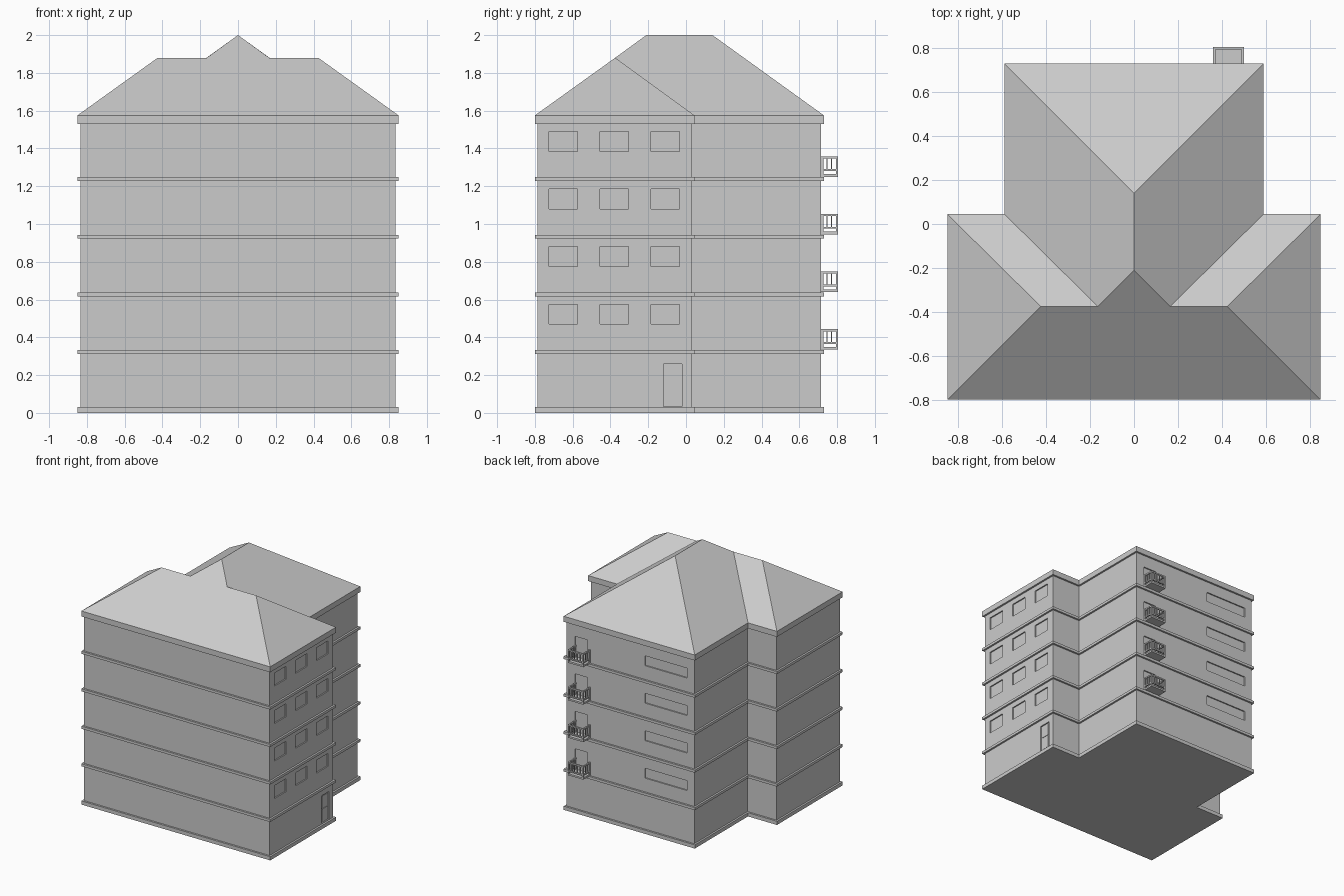
import bpy, bmesh

cube = bpy.data.objects.get("Cube")
if cube:
    bpy.data.objects.remove(cube, do_unlink=True)

GREY = bpy.data.materials.new("light grey")
GREY.use_nodes = True
GREY.diffuse_color = (0.6, 0.6, 0.6, 1)
GREY.node_tree.nodes["Principled BSDF"].inputs["Base Color"].default_value = (0.6, 0.6, 0.6, 1)

STOREY = 0.305
RECESS = 0.01


def finish(name, bm):
    bmesh.ops.recalc_face_normals(bm, faces=bm.faces)
    mesh = bpy.data.meshes.new(name)
    bm.to_mesh(mesh)
    bm.free()
    mesh.materials.append(GREY)
    obj = bpy.data.objects.new(name, mesh)
    bpy.context.collection.objects.link(obj)
    return obj


def add_box(bm, x, y, z):
    """Box from three (low, high) ranges."""
    verts = bmesh.ops.create_cube(bm, size=1)["verts"]
    for v in verts:
        for i, (low, high) in enumerate((x, y, z)):
            v.co[i] = low if v.co[i] < 0 else high


def outline(grow):
    """T-shaped footprint: wide front wing, narrower rear wing."""
    half = [(0.835 + grow, -0.785 - grow), (0.835 + grow, 0.03 + grow),
            (0.575 + grow, 0.03 + grow), (0.575 + grow, 0.715 + grow)]
    return half + [(-x, y) for x, y in reversed(half)]


def slab(name, grow, z0, z1):
    bm = bmesh.new()
    face = bm.faces.new([bm.verts.new((x, y, z0)) for x, y in outline(grow)])
    top = bmesh.ops.extrude_face_region(bm, geom=[face])["geom"]
    for v in top:
        if isinstance(v, bmesh.types.BMVert):
            v.co.z = z1
    return finish(name, bm)


# Walls with shallow window and door recesses
walls = slab("walls", 0, 0.005, 1.56)
bm = bmesh.new()
side = (0.835 - RECESS, 0.9)
back = (0.715 - RECESS, 0.8)
for floor in range(1, 5):
    z = floor * STOREY + 0.02
    for y in (-0.65, -0.38, -0.11):
        add_box(bm, side, (y - 0.075, y + 0.075), (z + 0.145, z + 0.25))
    add_box(bm, (-0.51, -0.13), back, (z + 0.12, z + 0.2))
    add_box(bm, (0.385, 0.5), back, (z + 0.02, z + 0.19))
add_box(bm, side, (-0.12, -0.02), (0.035, 0.26))
cutter = finish("opening_cutter", bm)
cutter.hide_render = True
mod = walls.modifiers.new("openings", "BOOLEAN")
mod.operation = "DIFFERENCE"
mod.solver = "EXACT"
mod.object = cutter
bpy.context.view_layer.objects.active = walls
bpy.ops.object.modifier_apply(modifier=mod.name)
bpy.data.objects.remove(cutter, do_unlink=True)

# Entrance door panels
bm = bmesh.new()
for z in ((0.05, 0.145), (0.155, 0.25)):
    add_box(bm, (0.82, 0.829), (-0.106, -0.036), z)
finish("entrance_door_panels", bm)

# Plinth, storey bands and eaves
slab("plinth", 0.015, 0, 0.03)
for floor in range(1, 5):
    slab("storey_band_%d" % floor, 0.015, floor * STOREY + 0.007, floor * STOREY + 0.028)
slab("eaves", 0.015, 1.53, 1.575)

# Crossed hip roof
EAVE, RIDGE, TOP = 1.575, 1.88, 2.0
half = {"front": (0.85, -0.8, EAVE), "back": (0.85, 0.045, EAVE), "inner": (0.59, 0.045, EAVE),
        "rear": (0.59, 0.73, EAVE), "peak": (0.425, -0.375, RIDGE), "valley": (0.165, -0.375, RIDGE)}
bm = bmesh.new()
left = {k: bm.verts.new(p) for k, p in half.items()}
right = {k: bm.verts.new((-x, y, z)) for k, (x, y, z) in half.items()}
ridge_front = bm.verts.new((0, -0.21, TOP))
ridge_back = bm.verts.new((0, 0.14, TOP))
for s in (left, right):
    bm.faces.new((s["front"], s["back"], s["peak"]))
    bm.faces.new((s["back"], s["inner"], s["valley"], s["peak"]))
    bm.faces.new((s["inner"], s["rear"], ridge_back, ridge_front, s["valley"]))
bm.faces.new((right["front"], left["front"], left["peak"], left["valley"],
              ridge_front, right["valley"], right["peak"]))
bm.faces.new((left["rear"], right["rear"], ridge_back))
eave = ("front", "back", "inner", "rear")
bm.faces.new([left[k] for k in eave] + [right[k] for k in reversed(eave)])
finish("roof", bm)

# Balconies with slab, rails and balusters
X0, X1, Y0, Y1, BAR = 0.36, 0.5, 0.71, 0.806, 0.011
for floor in range(1, 5):
    z = floor * STOREY + 0.03
    bm = bmesh.new()
    add_box(bm, (X0, X1), (Y0, Y1), (z, z + 0.014))
    for low, high in ((0.03, 0.04), (0.097, 0.108)):
        rail = (z + low, z + high)
        add_box(bm, (X0, X1), (Y1 - BAR, Y1), rail)
        for x in (X0, X1 - BAR):
            add_box(bm, (x, x + BAR), (Y0, Y1 - BAR), rail)
    for x in (X0, X1 - BAR):
        for y in (0.716, Y1 - BAR):
            add_box(bm, (x, x + BAR), (y, y + BAR), (z + 0.01, z + 0.1))
        for y in (0.743, 0.767):
            add_box(bm, (x + 0.002, x + 0.009), (y, y + 0.007), (z + 0.035, z + 0.1))
    for i in range(1, 5):
        x = X0 + i * (X1 - X0 - BAR) / 5
        add_box(bm, (x + 0.002, x + 0.009), (Y1 - 0.009, Y1 - 0.002), (z + 0.035, z + 0.1))
    finish("balcony_%d" % floor, bm)
